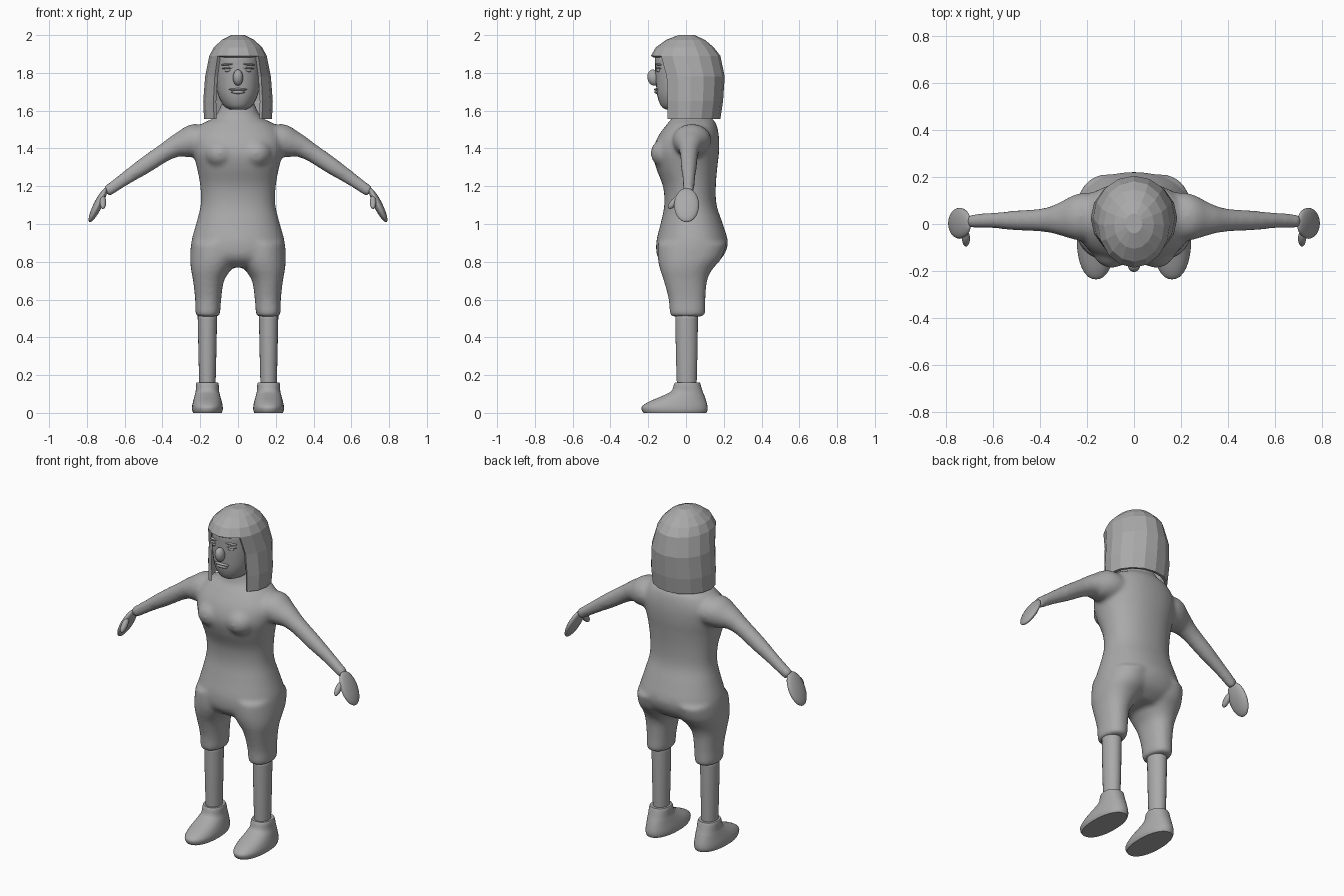
import bpy, bmesh, math
from mathutils import Vector, Matrix

old = bpy.data.objects.get("Cube")
if old:
    bpy.data.objects.remove(old, do_unlink=True)

grey = bpy.data.materials.new("plain_grey")
grey.use_nodes = True
colour = (0.4, 0.4, 0.4, 1)
grey.diffuse_color = colour
grey.node_tree.nodes["Principled BSDF"].inputs["Base Color"].default_value = colour


def finish(bm, name, smooth=True):
    bmesh.ops.recalc_face_normals(bm, faces=bm.faces[:])
    for f in bm.faces:
        f.smooth = smooth
    mesh = bpy.data.meshes.new(name)
    bm.to_mesh(mesh)
    bm.free()
    mesh.materials.append(grey)
    obj = bpy.data.objects.new(name, mesh)
    bpy.context.collection.objects.link(obj)
    return obj


def catmull(rows, steps):
    """Add rounded in-between sections."""
    out = []
    for i in range(len(rows) - 1):
        a, b, c, d = (rows[max(i - 1, 0)], rows[i], rows[i + 1],
                      rows[min(i + 2, len(rows) - 1)])
        for k in range(steps):
            t = k / steps
            out.append([0.5 * (2 * q + (r - p) * t + (2 * p - 5 * q + 4 * r - s) * t * t
                               + (3 * q - p - 3 * r + s) * t ** 3)
                        for p, q, r, s in zip(a, b, c, d)])
    return out + [rows[-1]]


def loft(bm, frames, n=32, power=2.2, caps=(True, True)):
    """Skin closed rings, each given as centre and two half axes."""
    rings = []
    for c, u, v in frames:
        ring = []
        for k in range(n):
            a = 2 * math.pi * k / n
            x, y = [math.copysign(abs(w) ** (2 / power), w) for w in (math.cos(a), math.sin(a))]
            ring.append(bm.verts.new(c + u * x + v * y))
        rings.append(ring)
    for lo, hi in zip(rings, rings[1:]):
        for k in range(n):
            m = (k + 1) % n
            bm.faces.new((lo[k], lo[m], hi[m], hi[k]))
    for use, ring in zip(caps, (rings[0], rings[-1])):
        if use:
            bm.faces.new(ring)


def level(rows, side=1, steps=4):
    """Rows of height, centre x, half width, front y, back y."""
    return [(Vector((side * cx, (f + b) / 2, z)), Vector((w, 0, 0)), Vector((0, (b - f) / 2, 0)))
            for z, cx, w, f, b in catmull(rows, steps)]


def ball(bm, centre, radii, tilt=0, axis="Y"):
    m = (Matrix.Translation(centre) @ Matrix.Rotation(tilt, 4, axis)
         @ Matrix.Diagonal((*radii, 1)))
    bmesh.ops.create_uvsphere(bm, u_segments=24, v_segments=14, radius=1, matrix=m)


# Body: torso, bust, arms and short trousers fused into one skin
torso = [(.77, 0, .12, -.09, .12), (.82, 0, .24, -.148, .19), (.9, 0, .248, -.158, .222),
         (1, 0, .222, -.135, .195), (1.1, 0, .198, -.115, .162), (1.2, 0, .2, -.122, .158),
         (1.3, 0, .218, -.16, .166), (1.38, 0, .238, -.175, .175), (1.46, 0, .24, -.15, .175),
         (1.53, 0, .19, -.1, .16), (1.57, 0, .12, -.07, .13), (1.67, 0, .075, -.05, .085)]
thigh = [(.51, .16, .058, -.078, .092), (.53, .16, .066, -.087, .102),
         (.6, .158, .069, -.092, .103), (.7, .156, .082, -.118, .112),
         (.76, .142, .107, -.138, .14), (.82, .125, .128, -.15, .19), (.9, .12, .126, -.15, .215)]
# x, z, half thickness, half depth, centre y
arm = [(.14, 1.44, .08, .1, .03), (.24, 1.44, .088, .1, .03), (.36, 1.395, .053, .055, .018),
       (.5, 1.305, .045, .043, .015), (.6, 1.238, .036, .034, .015), (.7, 1.168, .03, .03, .012)]
bm = bmesh.new()
loft(bm, level(torso), 40)
for s in (-1, 1):
    loft(bm, level(thigh, s))
    ball(bm, (s * .095, -.1, 1.375), (.085, .088, .08))
    frames = []
    for x, z, t, d, y in catmull(arm, 4):
        lean = Vector((s * .55, 0, .83)) if x > .3 else Vector((s * .2, 0, .98))
        frames.append((Vector((s * x, y, z)), lean * t, Vector((0, d, 0))))
    loft(bm, frames, 24, 2)
body = finish(bm, "body")
mod = body.modifiers.new("fuse", "REMESH")
mod.mode = "VOXEL"
mod.voxel_size = .011
mod.use_smooth_shade = True
mod = body.modifiers.new("soften", "SMOOTH")
mod.factor = .5
mod.iterations = 12

# Hands, lower legs and shoes
shoe = [(0, .162, .076, -.225, .108), (.015, .162, .081, -.234, .114),
        (.035, .162, .081, -.232, .114), (.06, .162, .076, -.195, .108),
        (.09, .162, .068, -.125, .098), (.115, .162, .062, -.078, .088),
        (.15, .162, .06, -.064, .077), (.162, .162, .056, -.058, .072)]
shin = [(.14, .162, .043, -.048, .056), (.3, .162, .047, -.053, .06), (.54, .162, .052, -.057, .064)]
for s, side in ((-1, "right"), (1, "left")):
    bm = bmesh.new()
    ball(bm, (s * .742, .003, 1.1), (.023, .066, .1), s * -.46)
    ball(bm, (s * .715, -.062, 1.115), (.017, .019, .045), -.75, "X")
    finish(bm, side + "_hand")
    bm = bmesh.new()
    loft(bm, level(shin, s), 24, 2)
    finish(bm, side + "_lower_leg")
    bm = bmesh.new()
    loft(bm, level(shoe, s))
    obj = finish(bm, side + "_shoe")
    for f in obj.data.polygons:
        f.use_smooth = abs(f.normal.z) < .98

# Head
bm = bmesh.new()
loft(bm, level([(1.605, 0, .04, -.105, .02), (1.625, 0, .074, -.132, .07),
                (1.68, 0, .104, -.152, .1), (1.76, 0, .119, -.16, .125),
                (1.84, 0, .122, -.164, .14), (1.9, 0, .116, -.158, .14),
                (1.955, 0, .07, -.09, .09)]))
finish(bm, "head")

# Face
bm = bmesh.new()
ball(bm, (0, -.172, 1.775), (.027, .032, .043), .2, "X")
finish(bm, "nose")
bm = bmesh.new()
ball(bm, (0, -.156, 1.712), (.048, .013, .007))
ball(bm, (0, -.154, 1.698), (.036, .014, .009))
finish(bm, "lips")
for s, side in ((-1, "right"), (1, "left")):
    for part, z, size in (("eye", 1.814, (.018, .011, .009)),
                          ("eyelid", 1.825, (.032, .013, .005)),
                          ("eyebrow", 1.845, (.036, .014, .006))):
        bm = bmesh.new()
        ball(bm, (s * .055, -.146, z), size, s * .08)
        ball_turn = Matrix.Rotation(s * .3, 3, "Z")
        bmesh.ops.rotate(bm, verts=bm.verts[:], cent=(s * .055, -.146, z), matrix=ball_turn)
        finish(bm, side + "_" + part)

# Faceted bob of hair, open in front of the face
bm = bmesh.new()
hair = [(1.555, 0, .18, -.145, .182), (1.65, 0, .184, -.148, .196), (1.78, 0, .174, -.155, .205),
        (1.89, 0, .152, -.186, .182), (1.935, 0, .128, -.16, .147), (1.975, 0, .085, -.105, .1),
        (2, 0, .035, -.04, .045)]
loft(bm, level(hair, 1, 1), 16, 2, (False, True))
opening = []
for f in bm.faces:
    c = f.calc_center_median()
    if c.z < 1.88 and c.y < -.1 and abs(c.x) < .125:
        opening.append(f)
bmesh.ops.delete(bm, geom=opening, context="FACES")
obj = finish(bm, "hair", False)
mod = obj.modifiers.new("thickness", "SOLIDIFY")
mod.thickness = .018
mod.offset = -1
